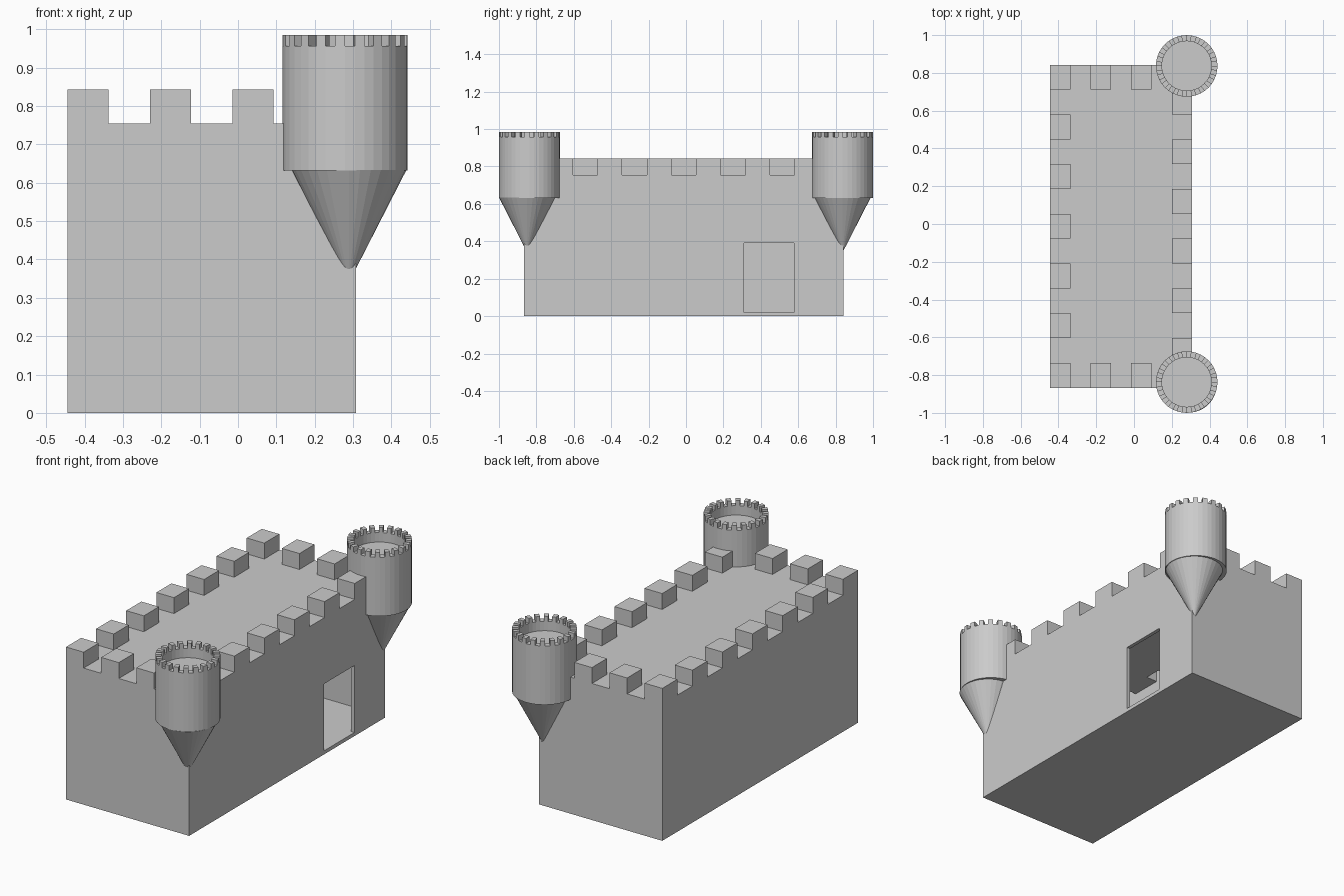
import bpy
import bmesh
from math import cos, sin, tau

old = bpy.data.objects.get("Cube")
if old:
    bpy.data.objects.remove(old, do_unlink=True)

stone = bpy.data.materials.new("grey stone")
stone.use_nodes = True
grey = (0.6, 0.6, 0.6, 1)
stone.diffuse_color = grey
stone.node_tree.nodes["Principled BSDF"].inputs["Base Color"].default_value = grey


def finish(bm, name):
    bmesh.ops.remove_doubles(bm, verts=bm.verts, dist=1e-5)
    bmesh.ops.recalc_face_normals(bm, faces=bm.faces)
    mesh = bpy.data.meshes.new(name)
    bm.to_mesh(mesh)
    bm.free()
    mesh.materials.append(stone)
    ob = bpy.data.objects.new(name, mesh)
    bpy.context.collection.objects.link(ob)
    return ob


# Main dimensions: outer shell, wall thickness, battlement heights
X0, X1, Y0, Y1 = -0.445, 0.308, -0.867, 0.843
ROOF, CREST, WALL = 0.755, 0.843, 0.02
NX, NY = 7, 13
xs = [X0 + (X1 - X0) * i / NX for i in range(NX + 1)]
ys = [Y0 + (Y1 - Y0) * i / NY for i in range(NY + 1)]

# Merlon footprints: the two long sides alternate with each other
cells = {(0, j) for j in range(0, NY, 2)}
cells |= {(NX - 1, j) for j in range(1, NY, 2)}
cells |= {(i, j) for i in (2, 4) for j in (0, NY - 1)}
merlons = [(xs[i], xs[i + 1], ys[j], ys[j + 1], ROOF, CREST) for i, j in cells]


def shrink(b):
    x0, x1, y0, y1, z0, z1 = b
    return (x0 + WALL, x1 - WALL, y0 + WALL, y1 - WALL, z0 - WALL, z1 - WALL)


def inside(p, b):
    return all(b[2 * k] < p[k] < b[2 * k + 1] for k in range(3))


# Hollow keep: solid boxes minus a room, merlon cavities and a doorway
solids = [(X0, X1, Y0, Y1, 0, ROOF)] + merlons
room = (X0 + WALL, X1 - WALL, Y0 + WALL, Y1 - WALL, WALL, ROOF - WALL)
door = (X1 - WALL, X1, 0.31, 0.577, WALL, 0.39)
holes = [room, door] + [shrink(m) for m in merlons]


def filled(p):
    return any(inside(p, b) for b in solids) and not any(inside(p, b) for b in holes)


cuts = [sorted({round(b[2 * k + s], 5) for b in solids + holes for s in (0, 1)})
        for k in range(3)]
size = [len(c) - 1 for c in cuts]
grid = {(i, j, k) for i in range(size[0]) for j in range(size[1]) for k in range(size[2])
        if filled([(cuts[a][n] + cuts[a][n + 1]) / 2 for a, n in enumerate((i, j, k))])}

bm = bmesh.new()
points = {}


def corner(c):
    if c not in points:
        points[c] = bm.verts.new([cuts[a][c[a]] for a in range(3)])
    return points[c]


for cell in grid:
    for axis in range(3):
        u, v = (axis + 1) % 3, (axis + 2) % 3
        for side in (0, 1):
            beside = list(cell)
            beside[axis] += 2 * side - 1
            if tuple(beside) in grid:
                continue
            loop = []
            for du, dv in ((0, 0), (1, 0), (1, 1), (0, 1)):
                c = list(cell)
                c[axis] += side
                c[u] += du
                c[v] += dv
                loop.append(corner(tuple(c)))
            bm.faces.new(loop if side else loop[::-1])
bmesh.ops.dissolve_limit(bm, angle_limit=0.01, verts=bm.verts, edges=bm.edges)
finish(bm, "keep_walls")


# Round corner turret with a sunken floor and a ring of small teeth
SEG, R, INNER = 40, 0.163, 0.131


def turret(name, x, y):
    bm = bmesh.new()
    profile = [(R, 0.632), (R, 0.957), (INNER, 0.957), (INNER, 0.905)]
    rings = [[bm.verts.new((x + r * cos(tau * i / SEG), y + r * sin(tau * i / SEG), z))
              for i in range(SEG)] for r, z in profile]
    rim = []
    for n, (a, b) in enumerate(zip(rings, rings[1:])):
        for i in range(SEG):
            j = (i + 1) % SEG
            f = bm.faces.new((a[i], a[j], b[j], b[i]))
            if n == 1 and i % 2:
                rim.append(f)
    bm.faces.new(rings[0][::-1])
    bm.faces.new(rings[-1])
    teeth = bmesh.ops.extrude_discrete_faces(bm, faces=rim)["faces"]
    for f in teeth:
        bmesh.ops.translate(bm, verts=f.verts, vec=(0, 0, 0.028))
    finish(bm, name)


# Pointed support below each turret
def corbel(name, x, y):
    bm = bmesh.new()
    top, tip, r = 0.633, 0.34, 0.15
    bmesh.ops.create_cone(bm, cap_ends=True, segments=32, radius1=0, radius2=r,
                          depth=top - tip)
    bmesh.ops.translate(bm, verts=bm.verts, vec=(x, y, (top + tip) / 2))
    finish(bm, name)


for label, y, cone_y in (("front", -0.837, -0.849), ("back", 0.837, 0.837)):
    turret(label + "_turret", 0.279, y)
    corbel(label + "_turret_corbel", 0.289, cone_y)
